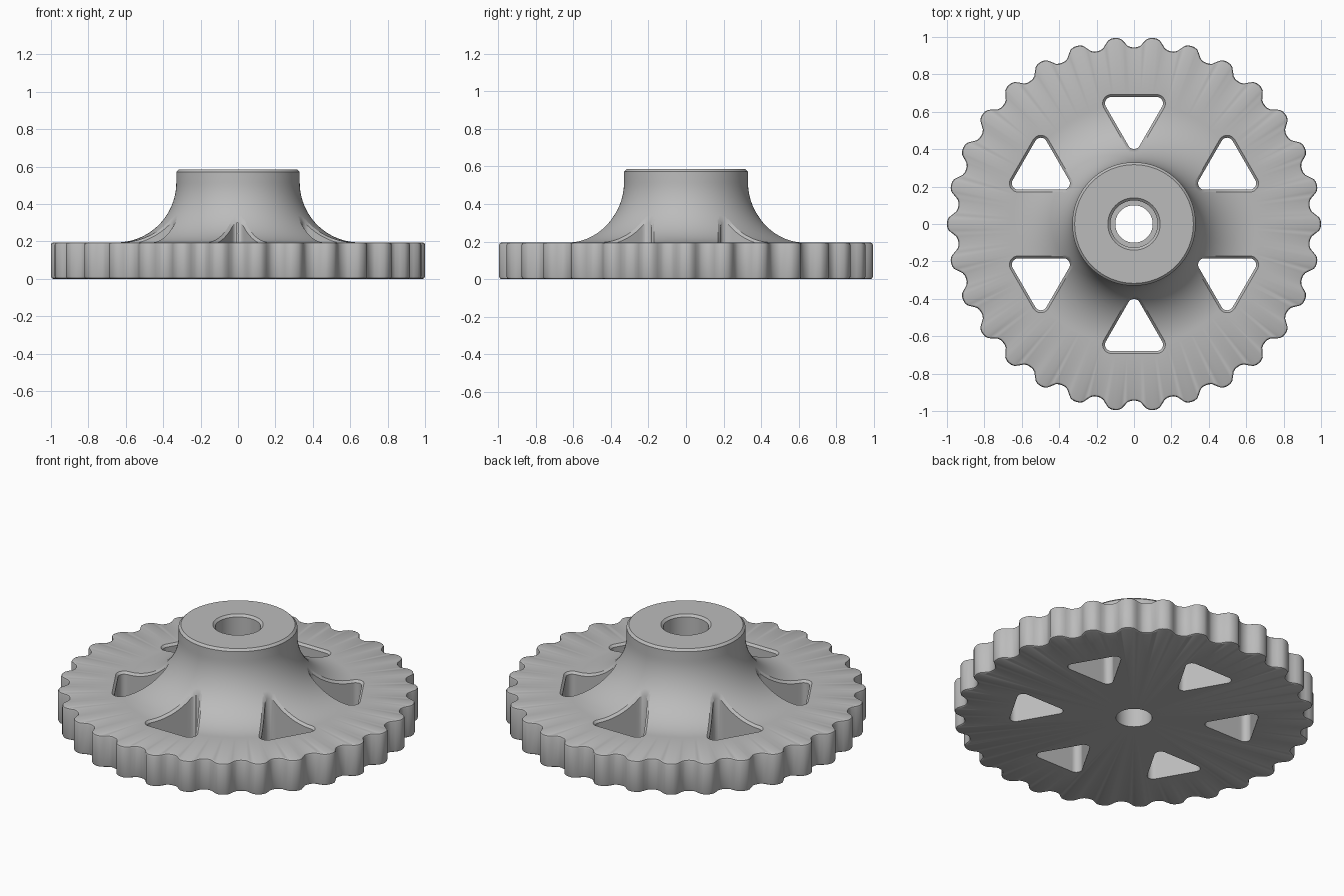
import bpy, bmesh, math
from mathutils import Vector

cube = bpy.data.objects.get("Cube")
if cube:
    bpy.data.objects.remove(cube)

TEETH, STEPS = 30, 360
PLATE, TOP = 0.195, 0.585            # heights of plate and hub
HUB, FILLET = 0.33, 0.32             # hub radius and sweep radius
EDGE = 0.013                         # edge break size

gray = bpy.data.materials.new("light_gray")
gray.use_nodes = True
gray.diffuse_color = (0.5, 0.5, 0.5, 1)
gray.node_tree.nodes["Principled BSDF"].inputs["Base Color"].default_value = (0.5, 0.5, 0.5, 1)


def make_object(name, rings, closed):
    """Bridge rings of points; cap the ends, or join last ring to first."""
    bm = bmesh.new()
    loops = [[bm.verts.new(p) for p in ring] for ring in rings]
    n = len(loops[0])
    pairs = list(zip(loops, loops[1:]))
    if closed:
        pairs.append((loops[-1], loops[0]))
    else:
        bm.faces.new(loops[0])
        bm.faces.new(loops[-1])
    for a, b in pairs:
        for i in range(n):
            j = (i + 1) % n
            bm.faces.new((a[i], a[j], b[j], b[i]))
    bmesh.ops.recalc_face_normals(bm, faces=bm.faces)
    mesh = bpy.data.meshes.new(name)
    bm.to_mesh(mesh)
    bm.free()
    mesh.materials.append(gray)
    obj = bpy.data.objects.new(name, mesh)
    bpy.context.collection.objects.link(obj)
    return obj


def surface_height(r):
    """Height of the plate and the concave sweep up to the hub."""
    d = min(max(HUB + FILLET - r, 0), FILLET)
    return PLATE + FILLET - math.sqrt(FILLET ** 2 - d ** 2)


def rim_radius(a):
    """Scalloped rim with broad tips and rounded valleys."""
    return 0.972 + 0.028 * math.tanh(1.4 * math.cos(TEETH * a)) / math.tanh(1.4)


def body_ring(r, z, toothed):
    ring = []
    for i in range(STEPS):
        a = math.tau * i / STEPS
        radius = rim_radius(a) - r if toothed else r
        ring.append((radius * math.cos(a), radius * math.sin(a), z))
    return ring


# Profile from the bottom bore, round the rim, up the sweep, down the bore
profile = [(0.10, 0, False), (EDGE, 0, True), (EDGE * 0.3, EDGE * 0.3, True), (0, EDGE, True),
           (0, PLATE - EDGE, True), (EDGE * 0.3, PLATE - EDGE * 0.3, True), (EDGE, PLATE, True)]
for k in range(25):
    t = math.pi / 2 * k / 24
    profile.append((HUB + FILLET * (1 - math.sin(t)), PLATE + FILLET * (1 - math.cos(t)), False))
profile += [(HUB, TOP - EDGE, False), (HUB - EDGE, TOP, False), (0.14, TOP, False),
            (0.126, TOP - EDGE, False), (0.126, 0.12, False), (0.10, 0.12, False)]
body = make_object("toothed_wheel_with_hub", [body_ring(*p) for p in profile], True)


def window_outline(radius=0.034):
    """Rounded triangle pointing at the axis: (point, outward normal) pairs."""
    outline = []
    corners = [((0.121, 0.645), 0), ((-0.121, 0.645), 90), ((0, 0.435), 210)]
    spans = [(-30, 90), (90, 210), (210, 330)]
    for (c, _), (start, end) in zip(corners, spans):
        for k in range(11):
            a = math.radians(start + (end - start) * k / 10)
            n = Vector((math.cos(a), math.sin(a)))
            outline.append((Vector(c) + n * radius, n))
    # Subdivide the straight sides so the edge break follows the sweep
    dense = []
    for i, (p, n) in enumerate(outline):
        q, m = outline[(i + 1) % len(outline)]
        cuts = 12 if (q - p).length > 0.1 else 1
        dense += [(p.lerp(q, k / cuts), n.lerp(m, k / cuts)) for k in range(cuts)]
    return dense


def window_rings(angle):
    rings = [[], [], [], []]
    ca, sa = math.cos(angle), math.sin(angle)
    for p, n in window_outline():
        low = Vector((p.x, p.y, surface_height(p.length) - EDGE))
        b = p + n * EDGE
        high = low.lerp(Vector((b.x, b.y, surface_height(b.length))), 1.3)
        points = [Vector((p.x, p.y, -0.1)), low, high, Vector((high.x, high.y, 0.8))]
        for ring, v in zip(rings, points):
            ring.append((v.x * ca - v.y * sa, v.x * sa + v.y * ca, v.z))
    return rings


# Six triangular windows, each with a broken upper edge
cutters = []
for k in range(6):
    cutter = make_object(f"window_cutter_{k + 1}", window_rings(k * math.tau / 6), False)
    cutter.hide_render = True
    cutters.append(cutter)
    mod = body.modifiers.new(f"window_{k + 1}", 'BOOLEAN')
    mod.operation, mod.solver, mod.object = 'DIFFERENCE', 'EXACT', cutter

# Apply the cuts, drop the cutters and smooth the curved faces
bpy.ops.object.select_all(action='DESELECT')
bpy.context.view_layer.objects.active = body
body.select_set(True)
for mod in list(body.modifiers):
    bpy.ops.object.modifier_apply(modifier=mod.name)
for cutter in cutters:
    bpy.data.objects.remove(cutter)
bpy.ops.object.shade_smooth_by_angle(angle=math.radians(28))
